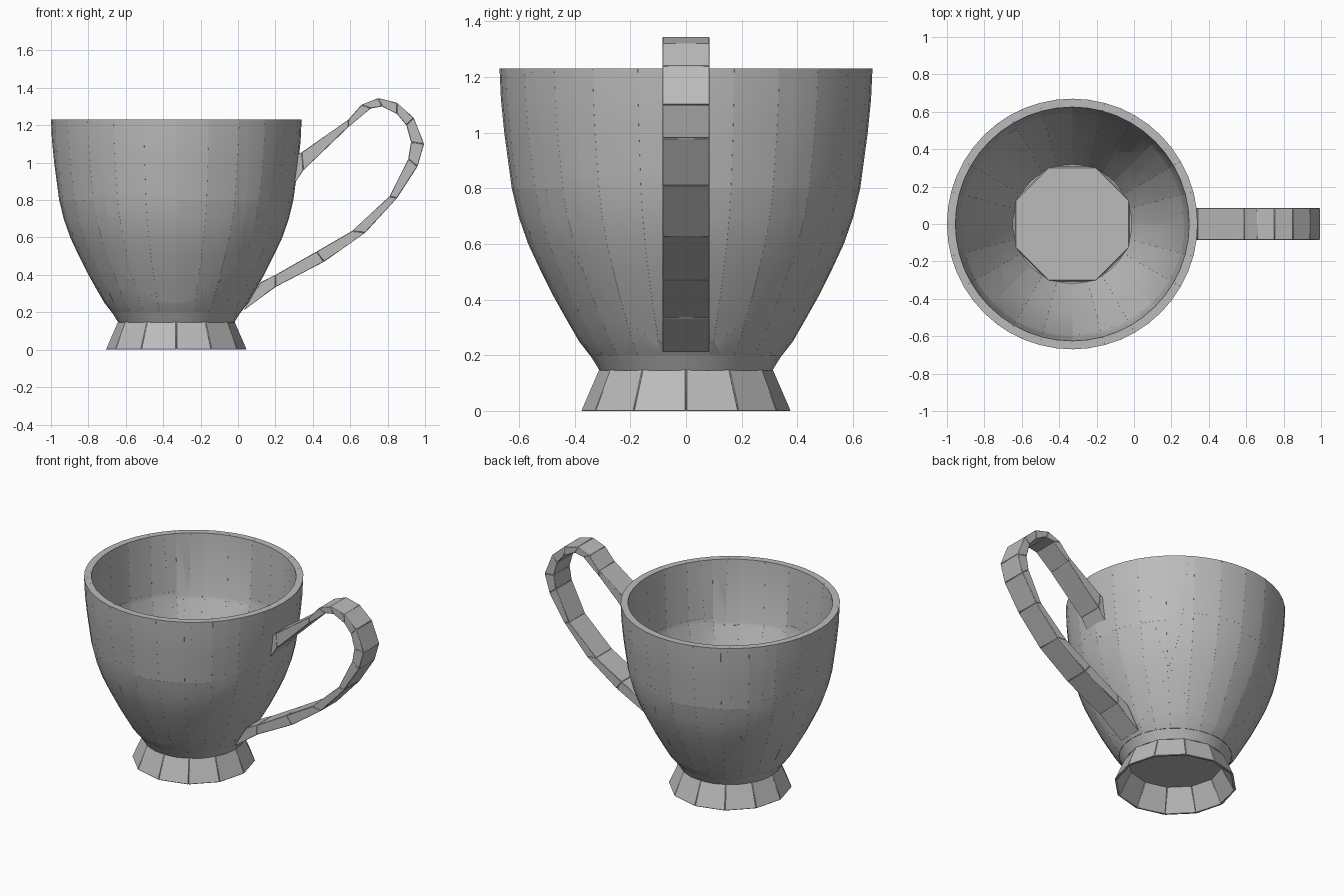
import bpy, bmesh, math
from mathutils import Vector

if "Cube" in bpy.data.objects:
    bpy.data.objects.remove(bpy.data.objects["Cube"])

CX = -0.33          # axis of the bowl
COLUMNS = 24        # wall panels around the bowl

clay = bpy.data.materials.new("clay_grey")
clay.use_nodes = True
clay.diffuse_color = (0.5, 0.5, 0.5, 1)
clay.node_tree.nodes["Principled BSDF"].inputs["Base Color"].default_value = (0.5, 0.5, 0.5, 1)


def finish(bm, name, bevel=0.0):
    bmesh.ops.recalc_face_normals(bm, faces=bm.faces)
    mesh = bpy.data.meshes.new(name)
    bm.to_mesh(mesh)
    bm.free()
    ob = bpy.data.objects.new(name, mesh)
    bpy.context.collection.objects.link(ob)
    mesh.materials.append(clay)
    bpy.ops.object.select_all(action='DESELECT')
    ob.select_set(True)
    bpy.context.view_layer.objects.active = ob
    bpy.ops.object.shade_smooth_by_angle(angle=math.radians(25))
    if bevel:
        mod = ob.modifiers.new("seams", 'BEVEL')
        mod.width = bevel
        mod.segments = 1
        mod.limit_method = 'ANGLE'
        mod.angle_limit = math.radians(40)
    return ob


def wedge(bm, profile, a0, a1, steps):
    """Sweep a closed (radius, z) profile through an arc and cap both ends."""
    rings = []
    for i in range(steps + 1):
        a = a0 + (a1 - a0) * i / steps
        rings.append([bm.verts.new((CX + r * math.cos(a), r * math.sin(a), z)) for r, z in profile])
    n = len(profile)
    for p, q in zip(rings, rings[1:]):
        for j in range(n):
            bm.faces.new((p[j], p[(j + 1) % n], q[(j + 1) % n], q[j]))
    bm.faces.new(rings[0])
    bm.faces.new(rings[-1])


def lathe(name, profile, sides, turn=0.0):
    """Closed solid of revolution about the bowl axis."""
    bm = bmesh.new()
    verts = [bm.verts.new((r, 0, z)) for r, z in profile]
    edges = [bm.edges.new(pair) for pair in zip(verts, verts[1:])]
    bmesh.ops.spin(bm, geom=verts + edges, cent=(0, 0, 0), axis=(0, 0, 1),
                   angle=2 * math.pi, steps=sides)
    bmesh.ops.remove_doubles(bm, verts=bm.verts, dist=0.0005)
    for v in bm.verts:
        c, s = math.cos(turn), math.sin(turn)
        v.co = Vector((v.co.x * c - v.co.y * s + CX, v.co.x * s + v.co.y * c, v.co.z))
    return finish(bm, name)


# Bowl wall: outer and inner curves, split into upper and lower panels
OUTER = [(0.345, 0.2), (0.384, 0.25), (0.43, 0.33), (0.475, 0.41), (0.525, 0.51),
         (0.567, 0.6), (0.602, 0.7), (0.626, 0.8), (0.653, 1.0), (0.665, 1.12), (0.67, 1.23)]
INNER = [(0.315, 0.2), (0.39, 0.34), (0.47, 0.5), (0.6, 0.82), (0.625, 1.23)]


def radius_at(curve, z):
    for (r0, z0), (r1, z1) in zip(curve, curve[1:]):
        if z <= z1:
            return r0 + (r1 - r0) * (z - z0) / (z1 - z0)
    return curve[-1][0]


def section(curve, lo, hi):
    mid = [(r, z) for r, z in curve if lo + 0.01 < z < hi - 0.01]
    return [(radius_at(curve, lo), lo)] + mid + [(radius_at(curve, hi), hi)]


def split(bm, point, normal):
    """Cut loose blocks in two along a plane and cap both halves."""
    halves = []
    for sign in (1, -1):
        half = bm.copy()
        cut = bmesh.ops.bisect_plane(half, geom=half.verts[:] + half.edges[:] + half.faces[:],
                                     dist=1e-5, plane_co=point, plane_no=Vector(normal) * sign,
                                     clear_outer=True)
        edges = [e for e in cut["geom_cut"] if isinstance(e, bmesh.types.BMEdge) and e.is_boundary]
        if edges:
            bmesh.ops.holes_fill(half, edges=edges, sides=0)
        halves.append(half)
    mesh = bpy.data.meshes.new("scratch")
    joined = bmesh.new()
    for half in halves:
        half.to_mesh(mesh)
        joined.from_mesh(mesh)
        half.free()
    bpy.data.meshes.remove(mesh)
    bm.free()
    return joined


wall = bmesh.new()
step = 2 * math.pi / COLUMNS
for i in range(COLUMNS):
    seam = 0.85 if (i // 3) % 2 else 0.8
    for lo, hi in ((0.2, seam), (seam, 1.23)):
        loop = section(OUTER, lo, hi) + section(INNER, lo, hi)[::-1]
        wedge(wall, loop, i * step, (i + 1) * step, 2)

# Straight cuts along a square leave the curved seams on the outside
for side in (-1, 1):
    wall = split(wall, (CX + 0.37 * side, 0, 0), (1, 0, 0))
    wall = split(wall, (0, 0.385 * side, 0), (0, 1, 0))
finish(wall, "bowl_wall", 0.003)

# Collar under the bowl and the octagonal floor inside it
lathe("bowl_collar", [(0, 0.14), (0.31, 0.145), (0.347, 0.205), (0, 0.205)], COLUMNS)
lathe("bowl_floor", [(0, 0.2), (0.335, 0.2), (0.325, 0.22), (0, 0.22)], 8, math.pi / 8)

# Flared hollow foot made of twelve panels
foot = bmesh.new()
for i in range(12):
    wedge(foot, [(0.377, 0), (0.312, 0.15), (0.285, 0.15), (0.36, 0)],
          i * math.pi / 6, (i + 1) * math.pi / 6, 1)
finish(foot, "foot", 0.003)

# Handle: band of blocks between an outer and an inner outline (x, z)
HANDLE = [((0.3, 1.03), (0.29, 0.87)), ((0.34, 1.055), (0.35, 0.96)),
          ((0.59, 1.23), (0.59, 1.19)), ((0.66, 1.31), (0.71, 1.29)),
          ((0.75, 1.345), (0.77, 1.3)), ((0.85, 1.32), (0.85, 1.26)),
          ((0.94, 1.24), (0.9, 1.2)), ((0.995, 1.1), (0.925, 1.11)),
          ((0.96, 0.98), (0.91, 1.02)), ((0.85, 0.81), (0.81, 0.82)),
          ((0.68, 0.625), (0.61, 0.635)), ((0.46, 0.47), (0.42, 0.525)),
          ((0.2, 0.335), (0.2, 0.4)), ((0.03, 0.21), (0.12, 0.36))]
HALF = 0.085
band = bmesh.new()
for (o0, i0), (o1, i1) in zip(HANDLE, HANDLE[1:]):
    front, back = [[band.verts.new((x, y, z)) for x, z in (o0, o1, i1, i0)] for y in (-HALF, HALF)]
    band.faces.new(front)
    band.faces.new(back)
    for k in range(4):
        band.faces.new((front[k], front[(k + 1) % 4], back[(k + 1) % 4], back[k]))
finish(band, "handle", 0.003)
